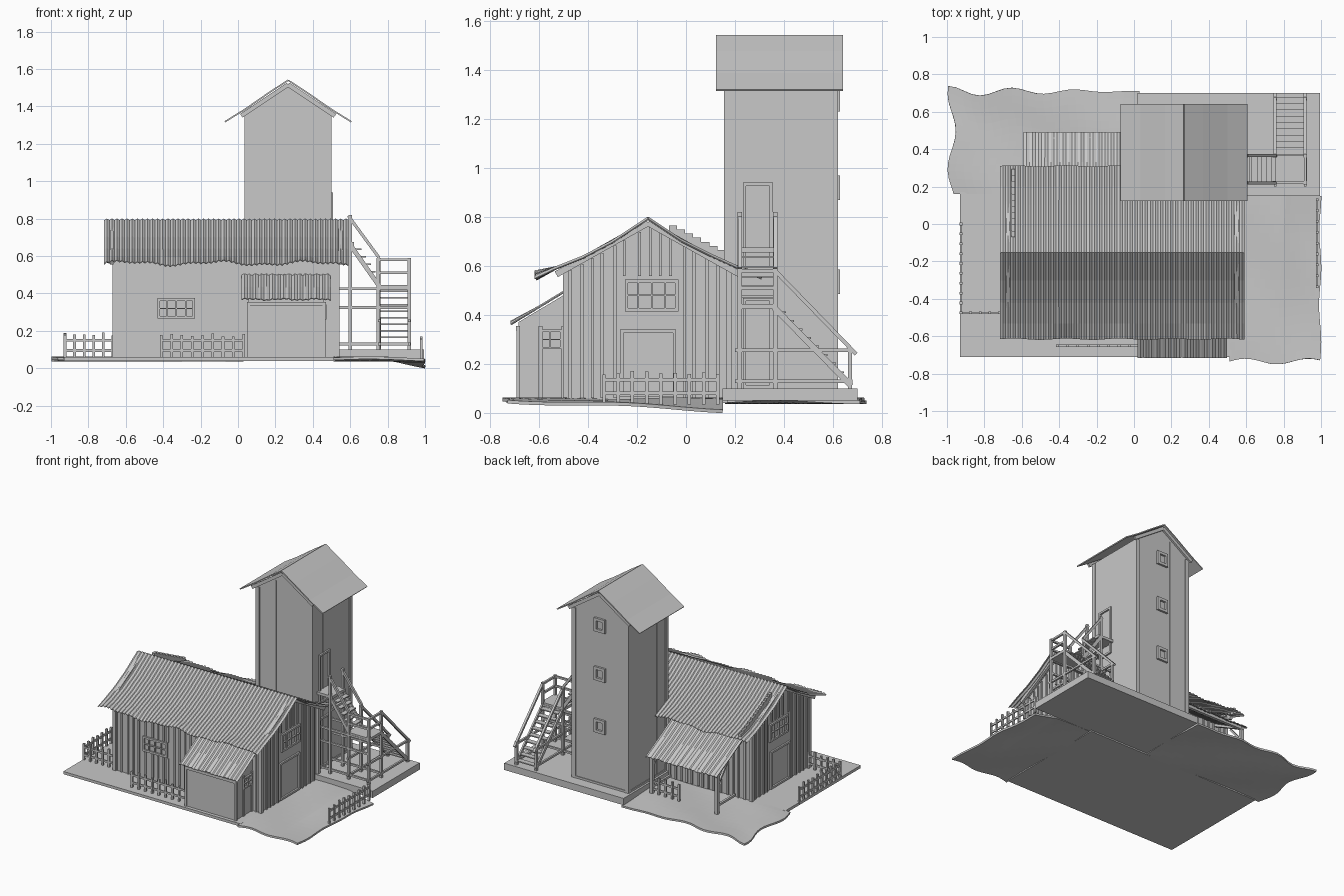
import bpy, bmesh, math, random
from mathutils import Vector

random.seed(4)
cube = bpy.data.objects.get("Cube")
if cube:
    bpy.data.objects.remove(cube, do_unlink=True)

grey = bpy.data.materials.new("weathered_grey")
grey.use_nodes = True
COLOUR = (0.58, 0.58, 0.58, 1)
grey.diffuse_color = COLOUR
grey.node_tree.nodes["Principled BSDF"].inputs["Base Color"].default_value = COLOUR


def finish(bm, name, thick=0):
    bmesh.ops.recalc_face_normals(bm, faces=bm.faces)
    me = bpy.data.meshes.new(name)
    bm.to_mesh(me)
    bm.free()
    me.materials.append(grey)
    ob = bpy.data.objects.new(name, me)
    bpy.context.collection.objects.link(ob)
    if thick:
        mod = ob.modifiers.new("thickness", 'SOLIDIFY')
        mod.thickness, mod.offset = thick, 0
    return ob


def box(bm, x0, x1, y0, y1, z0, z1):
    vs = bmesh.ops.create_cube(bm, size=1)["verts"]
    for v in vs:
        v.co = ((x0 + x1) / 2 + v.co.x * (x1 - x0),
                (y0 + y1) / 2 + v.co.y * (y1 - y0),
                (z0 + z1) / 2 + v.co.z * (z1 - z0))


def beam(bm, a, b, w=0.016, h=None):
    a, b = Vector(a), Vector(b)
    d = b - a
    rot = d.to_track_quat('X', 'Z')
    for v in bmesh.ops.create_cube(bm, size=1)["verts"]:
        v.co = (a + b) / 2 + rot @ Vector((v.co.x * d.length, v.co.y * w, v.co.z * (h or w)))


def solid_box(name, *dims):
    bm = bmesh.new()
    box(bm, *dims)
    return finish(bm, name)


def prism(name, outline, place, lo, hi):
    # extrude an outline; place(u, v, t) maps it into space
    bm = bmesh.new()
    face = bm.faces.new([bm.verts.new(place(u, v, lo)) for u, v in outline])
    new = bmesh.ops.extrude_face_region(bm, geom=[face])["geom"]
    shift = Vector(place(0, 0, hi)) - Vector(place(0, 0, lo))
    bmesh.ops.translate(bm, vec=shift, verts=[v for v in new if isinstance(v, bmesh.types.BMVert)])
    return finish(bm, name)


def grid(name, cols, rows, point, thick):
    bm = bmesh.new()
    vs = [[bm.verts.new(point(i, j)) for j in range(rows)] for i in range(cols)]
    for i in range(cols - 1):
        for j in range(rows - 1):
            bm.faces.new((vs[i][j], vs[i + 1][j], vs[i + 1][j + 1], vs[i][j + 1]))
    return finish(bm, name, thick)


along_x = lambda u, v, t: (t, u, v)
along_y = lambda u, v, t: (u, t, v)

# Ground slabs and uneven earth
solid_box("main_slab", -0.93, 0.52, -0.71, 0.17, 0.04, 0.06)
solid_box("rear_slab", 0.02, 0.995, 0.15, 0.70, 0.05, 0.10)


def front_earth(i, j):
    s, t = i / 18, j / 18
    edge = -0.735 + 0.015 * math.sin(s * 9)
    dip = 0.038 * max(0, s - 0.6) / 0.4 * t
    return (0.51 + 0.485 * s + 0.006 * math.sin(t * 14) * s, 0.15 + (edge - 0.15) * (1 - t),
            0.05 - dip + 0.006 * math.sin(4 * s + 7 * t))


def rear_earth(i, j):
    s, t = i / 24, j / 14
    edge = 0.71 + 0.028 * math.sin(s * 19 + 1.5) * (1 - s)
    left = -0.975 + 0.022 * math.sin(t * 9 + 2.6)
    return (left + (0.03 - left) * s, 0.16 + (edge - 0.16) * t,
            0.05 + 0.007 * math.sin(6 * s + 5 * t))


grid("front_earth", 19, 19, front_earth, 0.014)
grid("rear_earth", 25, 15, rear_earth, 0.014)

# House body
prism("house_walls", [(-0.49, 0.06), (0.175, 0.06), (0.175, 0.585), (-0.155, 0.772), (-0.49, 0.585)],
      along_x, -0.655, 0.525)
bm = bmesh.new()
gable = lambda y: 0.772 - 0.56 * abs(y + 0.155)
for k in range(26):
    x = -0.65 + k * 0.047 + random.uniform(-0.012, 0.012)
    if -0.45 < x < -0.21:
        box(bm, x, x + 0.013, -0.498, -0.489, 0.06, 0.26)
        box(bm, x, x + 0.013, -0.498, -0.489, 0.38, 0.59)
    elif x < 0.52:
        box(bm, x, x + 0.013, -0.498, -0.489, 0.06, 0.59)
    if x < 0.03:
        box(bm, x, x + 0.013, 0.174, 0.183, 0.06, 0.58)
for k in range(15):
    y = -0.48 + k * 0.046 + random.uniform(-0.01, 0.01)
    for x in (-0.663, 0.524):
        if -0.28 < y < -0.02:
            box(bm, x, x + 0.009, y, y + 0.012, 0.56, gable(y) - 0.01)
        else:
            box(bm, x, x + 0.009, y, y + 0.012, 0.06, gable(y) - 0.01)
for x in (-0.66, 0.53):
    for y in (-0.49, 0.175):
        box(bm, x - 0.012, x + 0.012, y - 0.012, y + 0.012, 0.06, 0.585)
finish(bm, "wall_battens")
bm = bmesh.new()
for x in (-0.675, 0.548):
    for y in (-0.53, 0.22):
        beam(bm, (x, -0.155, 0.776), (x, y, 0.566), 0.02, 0.026)
finish(bm, "gable_boards")


# Corrugated roofs, made of one profile swept over ridges
def corrugated(name, x0, x1, path, waves, amp, sag):
    n, m = waves * 2 + 1, len(path)

    def point(i, j):
        s, (y, z) = i / (n - 1), path[j]
        z += amp * (i % 2)
        if j == m - 1:
            z += sag * (math.sin(s * 17) + 0.6 * math.sin(s * 41))
            y += sag * 0.4 * math.sin(s * 29)
        return (x0 + (x1 - x0) * s, y, z)
    return grid(name, n, m, point, 0.005)


corrugated("front_roof", -0.715, 0.59,
           [(-0.155, 0.79), (-0.3, 0.695), (-0.42, 0.632), (-0.53, 0.588), (-0.615, 0.557)], 48, 0.009, 0.009)
corrugated("rear_roof", -0.715, 0.59,
           [(-0.155, 0.79), (-0.02, 0.7), (0.1, 0.64), (0.2, 0.595), (0.31, 0.555)], 48, 0.009, 0.008)
corrugated("shed_roof", 0.02, 0.495, [(-0.485, 0.5), (-0.6, 0.43), (-0.715, 0.365)], 16, 0.006, 0.003)
corrugated("porch_roof", -0.59, -0.01, [(0.175, 0.5), (0.33, 0.415), (0.49, 0.335)], 18, 0.006, 0.003)
bm = bmesh.new()
for k in range(11):
    y = -0.07 + k * 0.033
    z = 0.765 - k * 0.0165
    box(bm, -0.655, -0.635, y, y + 0.033, z - 0.045, z)
finish(bm, "roof_plank")

# Front shed
prism("shed_walls", [(-0.685, 0.06), (-0.488, 0.06), (-0.488, 0.488), (-0.685, 0.37)], along_x, 0.055, 0.46)
bm = bmesh.new()
for x in (0.055, 0.46):
    for y in (-0.685, -0.595, -0.5):
        box(bm, x - 0.008, x + 0.008, y - 0.008, y + 0.008, 0.06, 0.355)
box(bm, 0.05, 0.47, -0.695, -0.68, 0.335, 0.355)
finish(bm, "shed_posts")

# Rear porch
bm = bmesh.new()
for x in (-0.57, -0.04):
    box(bm, x - 0.012, x + 0.012, 0.44, 0.464, 0.05, 0.35)
    beam(bm, (x, 0.18, 0.485), (x, 0.47, 0.335), 0.02)
    beam(bm, (x, 0.452, 0.25), (x, 0.34, 0.38), 0.014)
    beam(bm, (x, 0.452, 0.11), (x, 0.24, 0.11), 0.016)
beam(bm, (-0.58, 0.452, 0.34), (-0.02, 0.452, 0.34), 0.022)
finish(bm, "porch_frame")

# Tower
prism("tower_walls", [(0.04, 0.1), (0.495, 0.1), (0.495, 1.36), (0.2675, 1.51), (0.04, 1.36)], along_y, 0.162, 0.613)
bm = bmesh.new()
for x in (0.05, 0.485):
    for y in (0.17, 0.605):
        box(bm, x - 0.015, x + 0.015, y - 0.015, y + 0.015, 0.1, 1.355)
for y in (0.158, 0.61):
    box(bm, 0.194, 0.2, y, y + 0.006, 0.1, 1.44)
for x in (0.036, 0.493):
    box(bm, x, x + 0.006, 0.28, 0.287, 0.1, 1.355)
box(bm, 0.035, 0.5, 0.157, 0.618, 0.1, 0.115)
finish(bm, "tower_trim")
slope = [(0, 1.54), (0.1, 1.475), (0.23, 1.385), (0.338, 1.318)]
for side, name in ((-1, "tower_roof_west"), (1, "tower_roof_east")):
    grid(name, 2, 4, lambda i, j: (0.268 + side * slope[j][0], (0.122, 0.642)[i], slope[j][1]), 0.008)
bm = bmesh.new()
for y in (0.14, 0.625):
    for side in (-1, 1):
        beam(bm, (0.268, y, 1.517), (0.268 + side * 0.25, y, 1.35), 0.014, 0.024)
finish(bm, "tower_rafters")


# Windows and doors: frames standing proud of a wall
def window(name, place, u0, u1, v0, v1, bars, w=0.014, depth=0.014):
    bm = bmesh.new()
    strips = [(u0, u0 + w, v0, v1), (u1 - w, u1, v0, v1), (u0, u1, v0, v0 + w), (u0, u1, v1 - w, v1)]
    for k in range(1, bars + 1):
        u = u0 + (u1 - u0) * k / (bars + 1)
        strips.append((u - w / 4, u + w / 4, v0, v1))
    if bars:
        v = (v0 + v1) / 2
        strips.append((u0, u1, v - w / 4, v + w / 4))
    for a, b, c, d in strips:
        p, q = place(a, c, 0), place(b, d, depth)
        box(bm, p[0], q[0], p[1], q[1], p[2], q[2])
    return finish(bm, name)


on_front = lambda u, v, t: (u, -0.488 - t, v)
on_east = lambda u, v, t: (0.523 + t, u, v)
on_west = lambda u, v, t: (-0.653 - t, u, v)
window("front_window", on_front, -0.43, -0.23, 0.265, 0.375, 3)
for side, wall in (("east", on_east), ("west", on_west)):
    window(side + "_window", wall, -0.25, -0.03, 0.415, 0.545, 3)
    window(side + "_door", wall, -0.27, -0.04, 0.065, 0.34, 0)
window("shed_window", lambda u, v, t: (0.459 + t, u, v), -0.605, -0.505, 0.26, 0.34, 1, 0.01)
for k, z in enumerate((0.535, 0.92, 1.28)):
    window("tower_window_%d" % (k + 1), lambda u, v, t: (u, 0.612 + t, v),
           0.225, 0.315, z - 0.05, z + 0.05, 0, 0.02, 0.016)
window("tower_door", lambda u, v, t: (0.493 + t, u, v), 0.232, 0.355, 0.58, 0.94, 0)
window("tower_lower_door", lambda u, v, t: (0.493 + t, u, v), 0.232, 0.355, 0.1, 0.47, 0)


# Fences
def fence(name, a, b, z=0.06, high=0.125):
    bm = bmesh.new()
    a, b = Vector((*a, z)), Vector((*b, z))
    count = max(2, round((b - a).length / 0.055))
    for k in range(count + 1):
        p = a.lerp(b, k / count)
        top = z + high * random.uniform(0.88, 1.05)
        box(bm, p.x - 0.007, p.x + 0.007, p.y - 0.007, p.y + 0.007, z - 0.01, top)
    for h in (0.035, 0.09):
        up = Vector((0, 0, h))
        beam(bm, a + up, b + up, 0.009, 0.014)
    return finish(bm, name)


fence("front_fence", (-0.41, -0.65), (0.03, -0.65))
fence("west_front_fence", (-0.925, -0.475), (-0.67, -0.475))
fence("west_fence", (-0.925, -0.475), (-0.925, 0.0))
fence("east_fence", (0.98, -0.335), (0.98, 0.13), 0.045)
fence("porch_fence", (-0.26, 0.452), (-0.04, 0.452))

# Outside stairs: high landing, short flight, low landing, long flight
bm = bmesh.new()
box(bm, 0.495, 0.62, 0.215, 0.37, 0.655, 0.675)
box(bm, 0.74, 0.925, 0.215, 0.37, 0.425, 0.445)
for k in range(5):
    x, z = 0.625 + k * 0.025, 0.64 - k * 0.04
    box(bm, x, x + 0.035, 0.225, 0.36, z - 0.008, z)
for k in range(9):
    y, z = 0.37 + k * 0.034, 0.415 - k * 0.035
    box(bm, 0.762, 0.905, y, y + 0.038, z - 0.008, z)
finish(bm, "stair_treads")
bm = bmesh.new()
posts = [(0.6, 0.22, 0.82), (0.6, 0.365, 0.82), (0.75, 0.22, 0.59), (0.75, 0.365, 0.59), (0.915, 0.22, 0.59),
         (0.915, 0.365, 0.59), (0.755, 0.67, 0.27), (0.915, 0.67, 0.27)]
for x, y, z in posts:
    box(bm, x - 0.009, x + 0.009, y - 0.009, y + 0.009, 0.1, z)
for y in (0.22, 0.365):
    beam(bm, (0.59, y, 0.815), (0.755, y, 0.59))
    beam(bm, (0.6, y, 0.66), (0.755, y, 0.44), 0.012, 0.024)
    for z in (0.13, 0.325, 0.425):
        beam(bm, (0.5, y, z), (0.92, y, z), 0.014)
for x in (0.755, 0.915):
    beam(bm, (x, 0.36, 0.585), (x, 0.695, 0.24))
    beam(bm, (x, 0.36, 0.43), (x, 0.675, 0.11), 0.012, 0.024)
    for z in (0.13, 0.255):
        beam(bm, (x, 0.2, z), (x, 0.68, z), 0.014)
for z in (0.51, 0.58):
    beam(bm, (0.915, 0.215, z), (0.915, 0.37, z), 0.014)
    beam(bm, (0.745, 0.22, z), (0.92, 0.22, z), 0.014)
beam(bm, (0.6, 0.215, 0.57), (0.6, 0.37, 0.57), 0.02)
finish(bm, "stair_frame")
